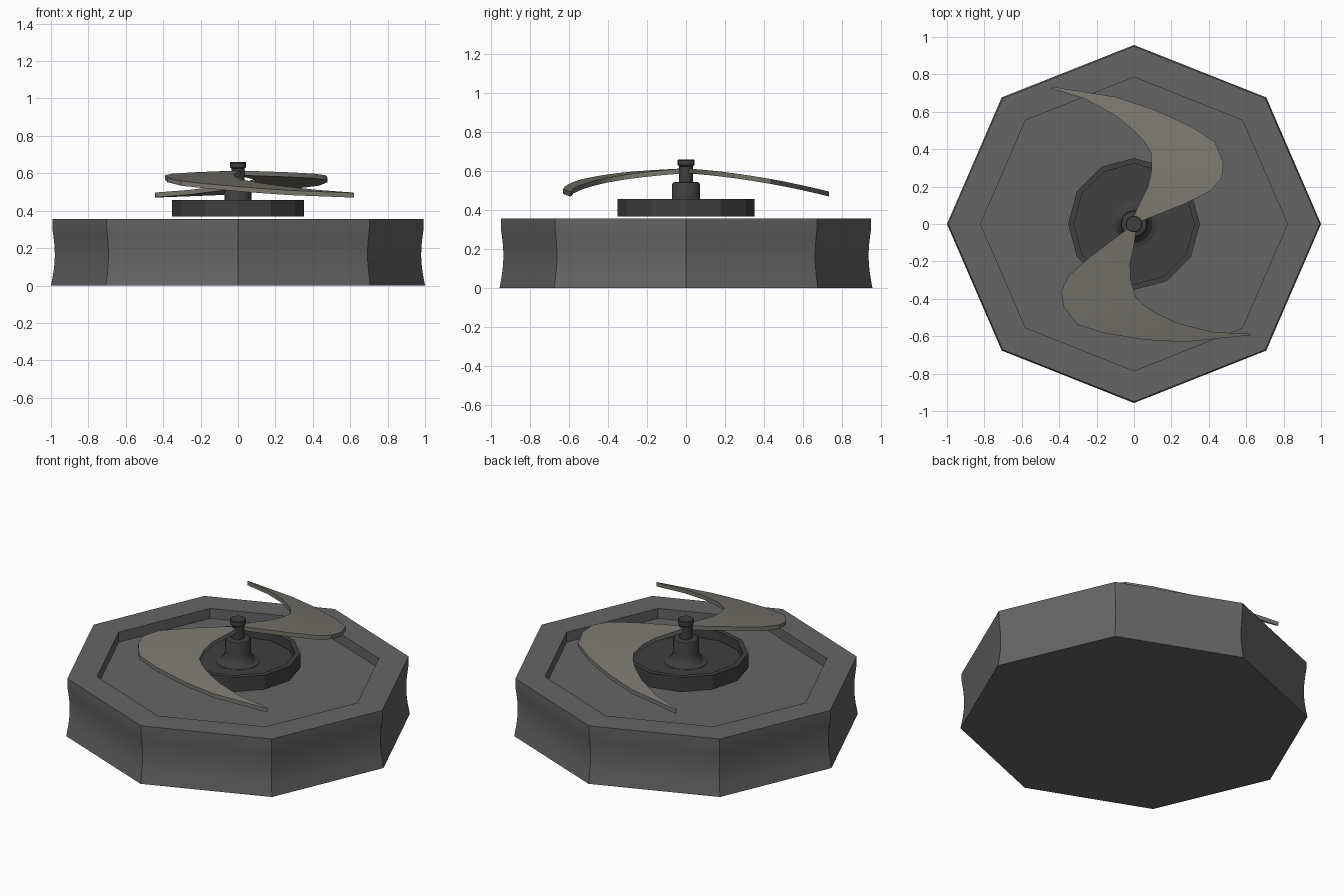
import bpy, bmesh, math
from mathutils import Matrix

if "Cube" in bpy.data.objects:
    bpy.data.objects.remove(bpy.data.objects["Cube"])


def material(name, rgb):
    m = bpy.data.materials.new(name)
    m.diffuse_color = (*rgb, 1)
    m.use_nodes = True
    m.node_tree.nodes["Principled BSDF"].inputs["Base Color"].default_value = m.diffuse_color
    return m


GREY = material("base_grey", (0.13, 0.13, 0.13))
DARK = material("hub_dark", (0.05, 0.05, 0.05))
WARM = material("blade_warm_grey", (0.19, 0.18, 0.155))


def finish(name, bm, mat, angle):
    bmesh.ops.recalc_face_normals(bm, faces=bm.faces)
    me = bpy.data.meshes.new(name)
    bm.to_mesh(me)
    bm.free()
    me.materials.append(mat)
    ob = bpy.data.objects.new(name, me)
    bpy.context.collection.objects.link(ob)
    bpy.ops.object.select_all(action='DESELECT')
    ob.select_set(True)
    bpy.context.view_layer.objects.active = ob
    bpy.ops.object.shade_smooth_by_angle(angle=math.radians(angle))
    return ob


def lathe(name, profile, sides, mat, y_scale=1.0, angle=28):
    """Closed solid of revolution from (radius, z) points, capped at both ends."""
    bm = bmesh.new()
    rings = []
    for r, z in profile:
        ring = []
        for i in range(sides):
            a = 2 * math.pi * i / sides
            ring.append(bm.verts.new((r * math.cos(a), r * math.sin(a) * y_scale, z)))
        rings.append(ring)
    for lo, hi in zip(rings, rings[1:]):
        for i in range(sides):
            j = (i + 1) % sides
            bm.faces.new((lo[i], lo[j], hi[j], hi[i]))
    bm.faces.new(rings[0])
    bm.faces.new(rings[-1])
    return finish(name, bm, mat, angle)


# Octagonal base: concave sides, straight rim, recessed top
waist = []
for i in range(9):
    t = i / 8
    waist.append((1.0 - 0.007 * t - 0.017 * math.sin(math.pi * t), 0.305 * t))
lathe("base", waist + [(0.993, 0.357), (0.82, 0.357), (0.82, 0.295)], 8, GREY, 0.957)

# Twelve-sided shallow dish
lathe("dish", [(0.352, 0.368), (0.352, 0.458), (0.322, 0.458), (0.322, 0.40)], 12, DARK)

# Flared hub, shaft and cap
lathe("hub", [(0.125, 0.395), (0.125, 0.402), (0.10, 0.409), (0.082, 0.427), (0.073, 0.455),
              (0.072, 0.53), (0.067, 0.541), (0.057, 0.545)], 24, DARK)
lathe("shaft", [(0.036, 0.54), (0.036, 0.625), (0.044, 0.632), (0.044, 0.656),
                (0.041, 0.66)], 24, DARK)

# Blade outline: trailing (inner) and leading (outer) edges, root to tip
INNER = [(-0.015, 0.01), (0.035, 0.12), (0.075, 0.20), (0.095, 0.29), (0.09, 0.385),
         (0.055, 0.44), (0.005, 0.495), (-0.10, 0.58), (-0.26, 0.668), (-0.442, 0.726)]
OUTER = [(0.02, 0.008), (0.27, 0.107), (0.41, 0.177), (0.47, 0.247), (0.478, 0.33),
         (0.433, 0.44), (0.30, 0.525), (0.10, 0.615), (-0.10, 0.68), (-0.445, 0.735)]
ROWS = 5


def blade(name, turn):
    bm = bmesh.new()
    grids = []
    for drop in (0, 0.025):
        grid = []
        for (xi, yi), (xo, yo) in zip(INNER, OUTER):
            row = []
            for k in range(ROWS):
                t = k / (ROWS - 1)
                x, y = xi + (xo - xi) * t, yi + (yo - yi) * t
                z = 0.615 - 0.075 * y - 0.12 * y * y - drop
                row.append(bm.verts.new((x, y, z)))
            grid.append(row)
        grids.append(grid)
    top, low = grids
    n = len(INNER)
    for g in grids:
        for i in range(n - 1):
            for k in range(ROWS - 1):
                bm.faces.new((g[i][k], g[i + 1][k], g[i + 1][k + 1], g[i][k + 1]))
    # Side walls around the outline
    loop = ([(i, 0) for i in range(n)] + [(n - 1, k) for k in range(1, ROWS)]
            + [(i, ROWS - 1) for i in range(n - 2, -1, -1)]
            + [(0, k) for k in range(ROWS - 2, 0, -1)])
    for (a, b), (c, d) in zip(loop, loop[1:] + loop[:1]):
        bm.faces.new((top[a][b], top[c][d], low[c][d], low[a][b]))
    bm.transform(Matrix.Rotation(math.radians(turn), 4, 'Z'))
    return finish(name, bm, WARM, 35)


# Two curved blades, slightly off opposite
blade("blade_back", 0)
blade("blade_front", 195)
